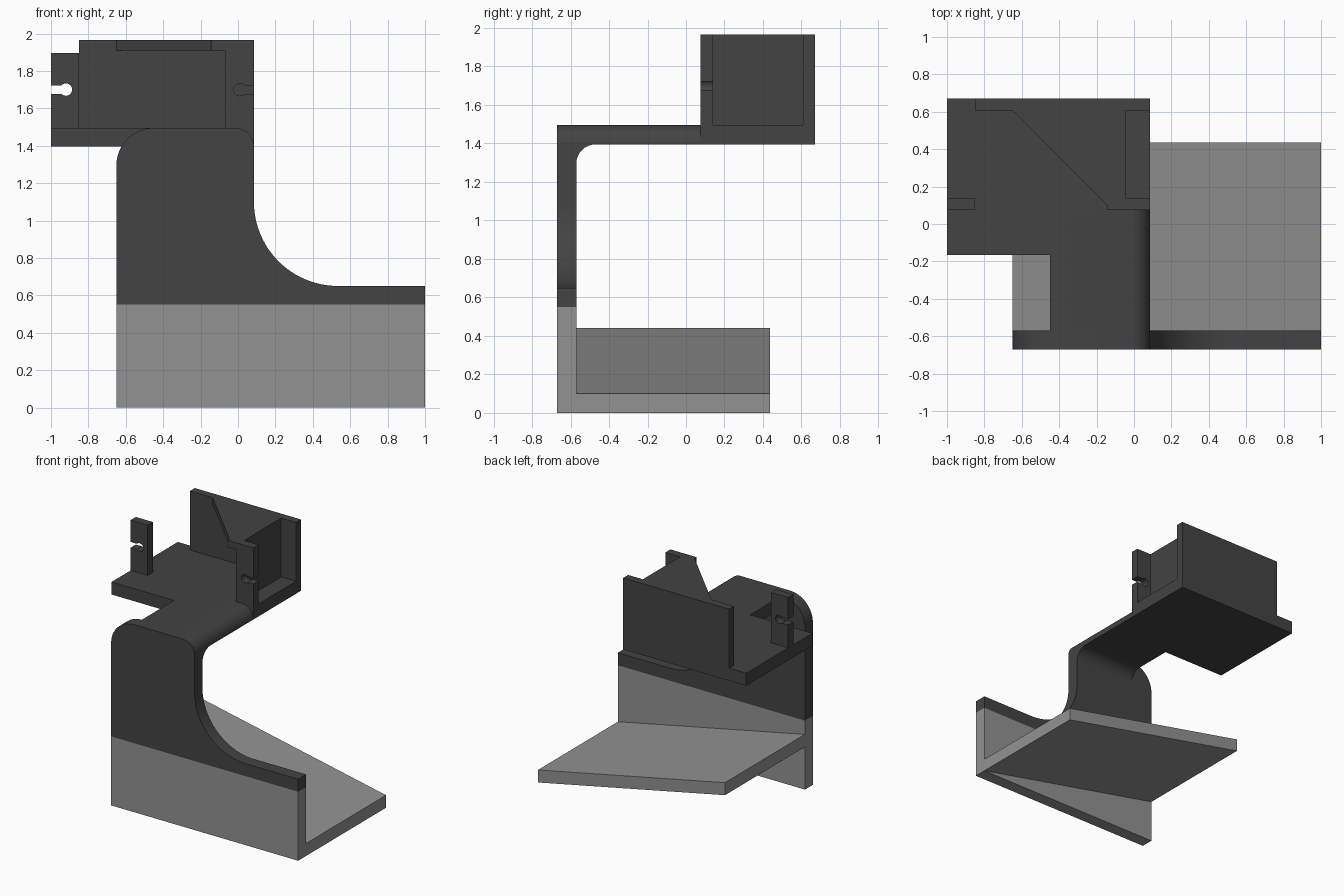
import bpy, bmesh, math

if "Cube" in bpy.data.objects:
    bpy.data.objects.remove(bpy.data.objects["Cube"])


def material(name, v):
    m = bpy.data.materials.new(name)
    m.diffuse_color = (v, v, v, 1)
    m.use_nodes = True
    m.node_tree.nodes["Principled BSDF"].inputs["Base Color"].default_value = m.diffuse_color
    return m


DARK = material("charcoal", 0.056)
LIGHT = material("mid_grey", 0.29)


def arc(cx, cy, r, a0, a1, n=16):
    """Points on an arc, angles in degrees."""
    return [(cx + r * math.cos(math.radians(a0 + (a1 - a0) * i / n)),
             cy + r * math.sin(math.radians(a0 + (a1 - a0) * i / n)))
            for i in range(n + 1)]


def extrude(name, pts, axis, lo, hi, mat):
    """Extrude a 2D outline along an axis from lo to hi."""
    place = {'x': lambda a, b, d: (d, a, b),
             'y': lambda a, b, d: (a, d, b),
             'z': lambda a, b, d: (a, b, d)}[axis]
    bm = bmesh.new()
    low = [bm.verts.new(place(a, b, lo)) for a, b in pts]
    high = [bm.verts.new(place(a, b, hi)) for a, b in pts]
    bm.faces.new(low)
    bm.faces.new(high[::-1])
    n = len(pts)
    for i in range(n):
        j = (i + 1) % n
        bm.faces.new((low[i], low[j], high[j], high[i]))
    bmesh.ops.recalc_face_normals(bm, faces=bm.faces)
    me = bpy.data.meshes.new(name)
    bm.to_mesh(me)
    bm.free()
    me.materials.append(mat)
    ob = bpy.data.objects.new(name, me)
    bpy.context.collection.objects.link(ob)
    bpy.ops.object.select_all(action='DESELECT')
    ob.select_set(True)
    bpy.context.view_layer.objects.active = ob
    bpy.ops.object.shade_smooth_by_angle(angle=math.radians(30))
    return ob


def rect(a0, b0, a1, b1):
    return [(a0, b0), (a1, b0), (a1, b1), (a0, b1)]


def keyhole_post(name, x_open, x_closed, z_top, cx):
    """Upright post with a round hole and a slot open to one side."""
    cz, r, half = 1.70, 0.033, 0.023
    s = 1 if x_open > x_closed else -1
    a = math.degrees(math.asin(half / r))
    hole = [(cx + s * (x - cx), z) for x, z in arc(cx, cz, r, a, 360 - a, 24)]
    pts = [(x_open, 1.495), (x_closed, 1.495), (x_closed, z_top), (x_open, z_top),
           (x_open, cz + half)] + hole + [(x_open, cz - half)]
    extrude(name, pts, 'y', 0.075, 0.14, DARK)


# Base: front panel and sloping shelf
extrude("lower_front_panel", rect(-0.65, 0, 1, 0.55), 'y', -0.67, -0.57, LIGHT)
extrude("sloping_shelf", [(1, 0), (1, 0.10), (-0.65, 0.44), (-0.65, 0.34)],
        'y', -0.57, 0.437, LIGHT)

# Upright with rounded top corners and a large concave sweep
upright = ([(-0.65, 0.55)] + arc(-0.45, 1.295, 0.20, 180, 90)
           + arc(-0.015, 1.395, 0.10, 90, 0)
           + arc(0.535, 1.10, 0.45, 180, 270, 24) + [(1, 0.65), (1, 0.55)])
extrude("upper_front_panel", upright, 'y', -0.67, -0.57, DARK)

# Horizontal arm, its inner fillet, and the platform behind it
arm = [(-0.45, 1.395)] + arc(-0.015, 1.395, 0.10, 0, 90) + [(-0.45, 1.495)]
extrude("arm", arm, 'y', -0.57, 0.075, DARK)
extrude("arm_fillet", [(-0.57, 1.395)] + arc(-0.47, 1.295, 0.10, 180, 90),
        'x', -0.45, 0.085, DARK)
extrude("platform", [(-1, -0.165), (-0.45, -0.165), (-0.45, 0.075),
                     (0.085, 0.075), (0.085, 0.67), (-1, 0.67)],
        'z', 1.395, 1.495, DARK)

# Holder: back wall, thin side wall, diagonal roof
extrude("back_wall", rect(-0.85, 1.495, 0.085, 1.965), 'y', 0.608, 0.67, DARK)
extrude("side_wall", rect(-0.07, 0.14, -0.045, 0.608), 'z', 1.495, 1.91, DARK)
extrude("diagonal_roof", [(-0.65, 0.608), (-0.145, 0.10), (-0.145, 0.075),
                          (-0.07, 0.075), (-0.07, 0.14), (-0.045, 0.14),
                          (-0.045, 0.608)], 'z', 1.91, 1.965, DARK)

# Slotted posts
keyhole_post("left_post", -1, -0.85, 1.897, -0.92)
keyhole_post("right_post", 0.085, -0.07, 1.965, 0.01)
